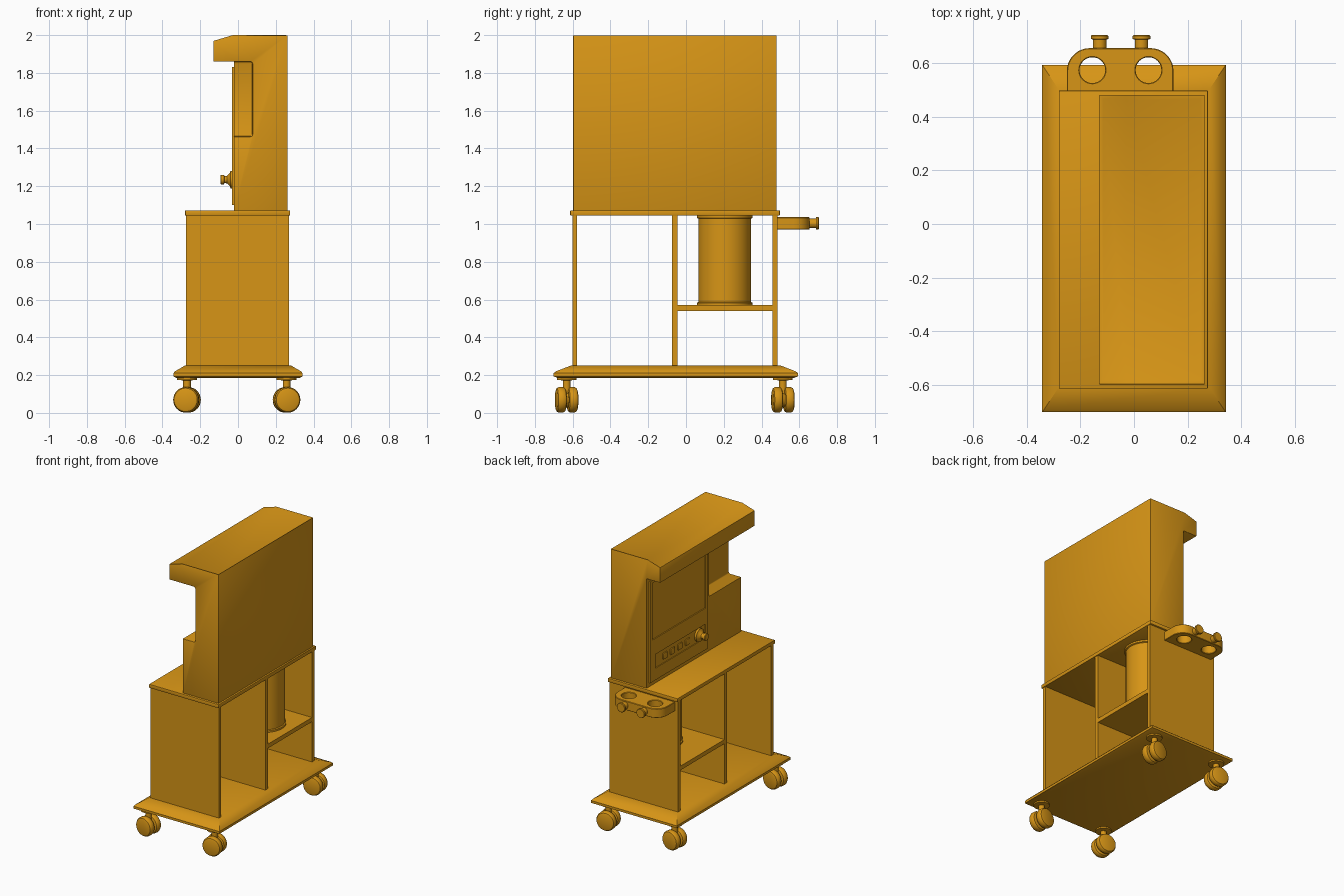
import bpy, bmesh, math
from mathutils import Matrix, Vector

cube = bpy.data.objects.get("Cube")
if cube:
    bpy.data.objects.remove(cube, do_unlink=True)

amber = bpy.data.materials.new("amber")
COLOUR = (0.68, 0.30, 0.008, 1)
amber.diffuse_color = COLOUR
amber.use_nodes = True
amber.node_tree.nodes["Principled BSDF"].inputs["Base Color"].default_value = COLOUR


def make(name, bm):
    bmesh.ops.recalc_face_normals(bm, faces=bm.faces)
    mesh = bpy.data.meshes.new(name)
    bm.to_mesh(mesh)
    bm.free()
    mesh.materials.append(amber)
    obj = bpy.data.objects.new(name, mesh)
    bpy.context.collection.objects.link(obj)
    return obj


def finish(obj, bevel=0, cutters=(), segments=2):
    """Cut, round and shade a part, then drop its cutters."""
    for cutter in cutters:
        mod = obj.modifiers.new("cut", "BOOLEAN")
        mod.object, mod.solver = cutter, "EXACT"
    if bevel:
        mod = obj.modifiers.new("round", "BEVEL")
        mod.width, mod.segments = bevel, segments
        mod.limit_method, mod.angle_limit = "ANGLE", math.radians(40)
    if obj.modifiers:
        bpy.context.view_layer.update()
        deps = bpy.context.evaluated_depsgraph_get()
        mesh = bpy.data.meshes.new_from_object(obj.evaluated_get(deps))
        obj.modifiers.clear()
        obj.data = mesh
    for cutter in cutters:
        bpy.data.objects.remove(cutter, do_unlink=True)
    bpy.ops.object.select_all(action="DESELECT")
    obj.select_set(True)
    bpy.context.view_layer.objects.active = obj
    bpy.ops.object.shade_smooth_by_angle(angle=math.radians(35))
    return obj


def box(name, x, y, z, bevel=0, done=True):
    bm = bmesh.new()
    bmesh.ops.create_cube(bm, size=1)
    for v in bm.verts:
        v.co = [lo + (c + 0.5) * (hi - lo) for c, (lo, hi) in zip(v.co, (x, y, z))]
    obj = make(name, bm)
    return finish(obj, bevel) if done else obj


def prism(name, points, direction):
    """Extrude a closed outline along a direction."""
    bm = bmesh.new()
    face = bm.faces.new([bm.verts.new(p) for p in points])
    out = bmesh.ops.extrude_face_region(bm, geom=[face])
    verts = [g for g in out["geom"] if isinstance(g, bmesh.types.BMVert)]
    bmesh.ops.translate(bm, verts=verts, vec=direction)
    return make(name, bm)


def turned(name, profile, origin, axis=(0, 0, 1), steps=32, done=True):
    """Revolve (radius, height) points, then aim the axis."""
    bm = bmesh.new()
    points = [(0, profile[0][1]), *profile, (0, profile[-1][1])]
    verts = [bm.verts.new((r, 0, h)) for r, h in points]
    edges = [bm.edges.new(pair) for pair in zip(verts, verts[1:])]
    bmesh.ops.spin(bm, geom=verts + edges, cent=(0, 0, 0), axis=(0, 0, 1),
                   angle=math.tau, steps=steps)
    bmesh.ops.remove_doubles(bm, verts=bm.verts, dist=1e-5)
    turn = Vector(axis).to_track_quat("Z", "Y").to_matrix().to_4x4()
    bm.transform(Matrix.Translation(origin) @ turn)
    obj = make(name, bm)
    return finish(obj) if done else obj


# Base slab with sloping shoulders
bm = bmesh.new()
rings = []
for grow, z in ((0.045, 0.185), (0.06, 0.193), (0.06, 0.21), (0.052, 0.22), (0, 0.25)):
    rings.append([bm.verts.new((sx * (0.282 + grow), -0.054 + sy * (0.557 + grow * 1.5), z))
                  for sx, sy in ((-1, -1), (1, -1), (1, 1), (-1, 1))])
for low, high in zip(rings, rings[1:]):
    for i in range(4):
        j = (i + 1) % 4
        bm.faces.new((low[i], low[j], high[j], high[i]))
bm.faces.new(rings[0])
bm.faces.new(rings[-1])
finish(make("base", bm))

# Twin-wheel casters
WHEEL = [(0.052, -0.025), (0.062, -0.021), (0.068, -0.011), (0.068, 0.011),
         (0.062, 0.021), (0.052, 0.025)]
for side, x in (("right", -0.27), ("left", 0.257)):
    for end, y in (("front", -0.632), ("back", 0.513)):
        name = f"{end}_{side}_caster"
        yaw = math.radians(8 if side == "right" else -8)
        axle = Vector((math.sin(yaw), math.cos(yaw), 0))
        hub = Vector((x, y, 0.069))
        for label, s in (("outer", -1), ("inner", 1)):
            turned(f"{name}_{label}_wheel", WHEEL, hub + axle * s * 0.031, axle)
        turned(name + "_hub", [(0.04, -0.015), (0.04, 0.015)], hub, axle)
        turned(name + "_stem", [(0.02, 0.08), (0.02, 0.172), (0.052, 0.175), (0.052, 0.187)],
               (x, y, 0))

# Cabinet panels, shelf and worktop
for name, y in (("front_panel", (-0.602, -0.577)), ("middle_panel", (-0.074, -0.045)),
                ("back_panel", (0.457, 0.484))):
    box(name, (-0.275, 0.27), y, (0.248, 1.046))
box("shelf", (-0.275, 0.27), (-0.046, 0.458), (0.54, 0.57))
box("worktop", (-0.28, 0.275), (-0.613, 0.497), (1.045, 1.072), 0.003)

# Canister between shelf and worktop
turned("canister", [(0.148, 0.569), (0.148, 0.582), (0.14, 0.586), (0.14, 1.028),
                    (0.148, 1.032), (0.148, 1.046)], (0.06, 0.205, 0), steps=48)

# Console body with overhanging hood, recessed top and a cut-away front corner
PROFILE = [(0.263, 1.07), (0.263, 2.0), (-0.03, 2.0), (-0.13, 1.97), (-0.13, 1.86),
           (-0.022, 1.86), (-0.022, 1.07)]
body = prism("console_body", [(x, -0.597, z) for x, z in PROFILE], (0, 1.077, 0))
bm = bmesh.new()
bm.from_mesh(body.data)
bm.normal_update()
roof = [f for f in bm.faces if f.normal.z > 0.8]
bmesh.ops.inset_region(bm, faces=roof, thickness=0.02, depth=-0.008)
bm.to_mesh(body.data)
bm.free()
notch = finish(box("notch_cutter", (-0.2, 0.078), (-0.8, -0.23), (1.462, 1.86), done=False), 0.012)
finish(body, 0.007, [notch])

# Display fascia with screen and control recesses
fascia = box("display_fascia", (-0.031, -0.02), (-0.205, 0.45), (1.1, 1.83), done=False)
screen = box("screen_cutter", (-0.1, -0.0235), (-0.18, 0.425), (1.4, 1.81), done=False)
controls = box("control_cutter", (-0.1, -0.0255), (-0.18, 0.39), (1.185, 1.285), done=False)
finish(fascia, 0, [screen, controls])

# Buttons and control knob
for i in range(4):
    y = 0.28 - i * 0.085
    box(f"button_{i + 1}", (-0.034, -0.024), (y - 0.022, y + 0.022), (1.213, 1.257), 0.003)
turned("control_knob", [(0.046, 0), (0.046, 0.016), (0.034, 0.02), (0.02, 0.034),
                        (0.018, 0.048), (0.025, 0.05), (0.025, 0.066), (0.022, 0.069)],
       (-0.024, -0.105, 1.235), (-1, 0, 0))

# Holder bracket with two round holes at the back end
x0, x1, y0, y1, radius = -0.25, 0.147, 0.482, 0.655, 0.085
outline = [(x0, y0, 0.97), (x1, y0, 0.97)]
for cx, start in ((x1 - radius, 0), (x0 + radius, 90)):
    for step in range(10):
        a = math.radians(start + step * 10)
        outline.append((cx + radius * math.cos(a), y1 - radius + radius * math.sin(a), 0.97))
holder = prism("holder_bracket", outline, (0, 0, 0.066))
holes = [turned("hole_cutter", [(0.048, 0.9), (0.048, 1.1)], (x, 0.573, 0), done=False)
         for x in (-0.155, 0.054)]
finish(holder, 0.003, holes, 1)

# Clamp screws on the bracket
for side, x in (("right", -0.128), ("left", 0.028)):
    turned(side + "_clamp_screw", [(0.025, 0), (0.025, 0.037), (0.033, 0.039), (0.033, 0.05),
                                   (0.03, 0.053)], (x, 0.65, 1.003), (0, 1, 0))
